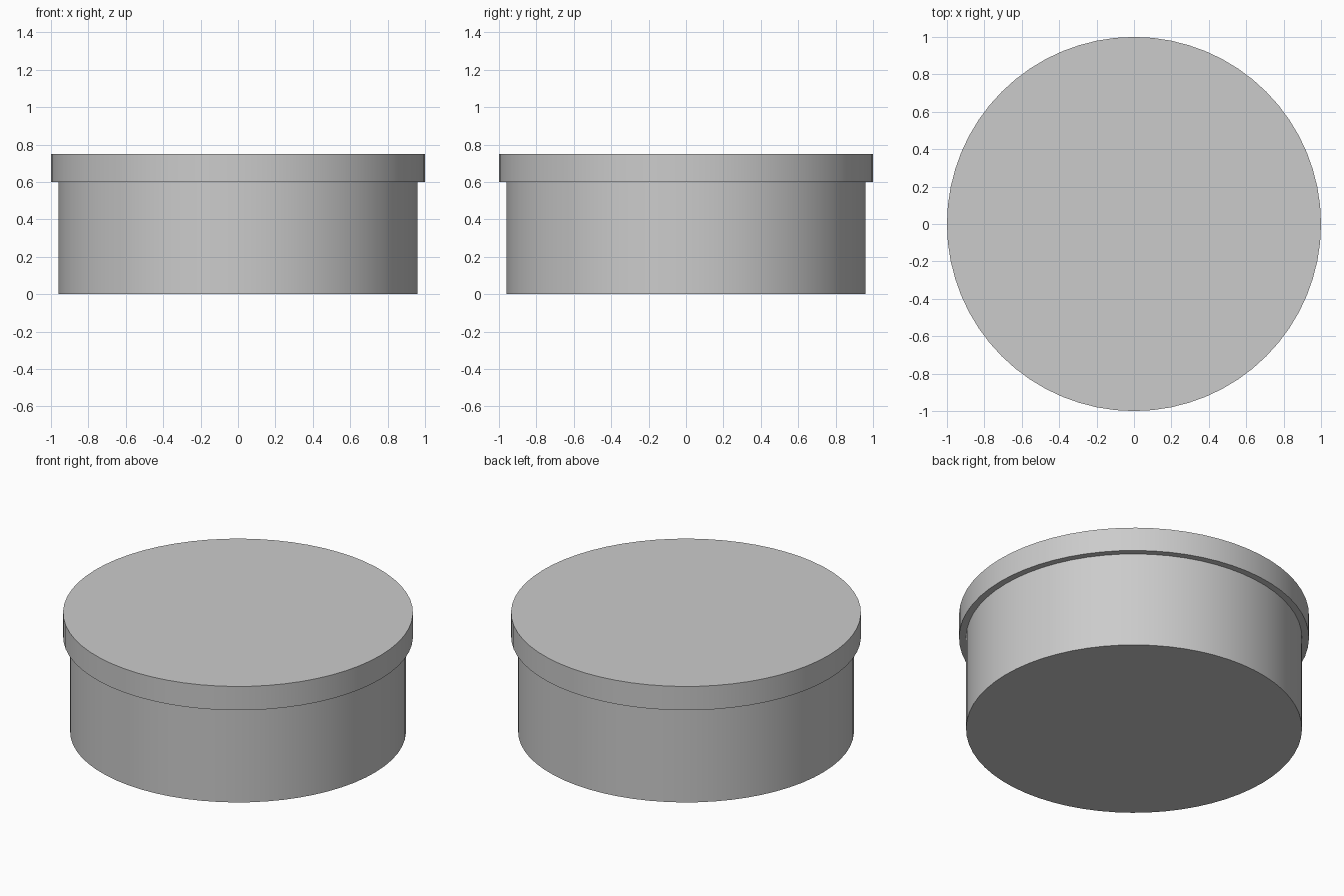
import bpy
import math

if "Cube" in bpy.data.objects:
    bpy.data.objects.remove(bpy.data.objects["Cube"])


def disc(name, radius, z0, z1):
    """Upright smooth-sided cylinder between two heights."""
    bpy.ops.mesh.primitive_cylinder_add(
        vertices=64, radius=radius, depth=z1 - z0, location=(0, 0, (z0 + z1) / 2))
    obj = bpy.context.object
    obj.name = name
    bpy.ops.object.shade_smooth_by_angle(angle=math.radians(30))
    return obj


# Round container, its top tucked inside the lid
disc("box_body", 0.96, 0.0, 0.65)

# Slightly wider overhanging lid
disc("lid", 1.0, 0.6, 0.75)
